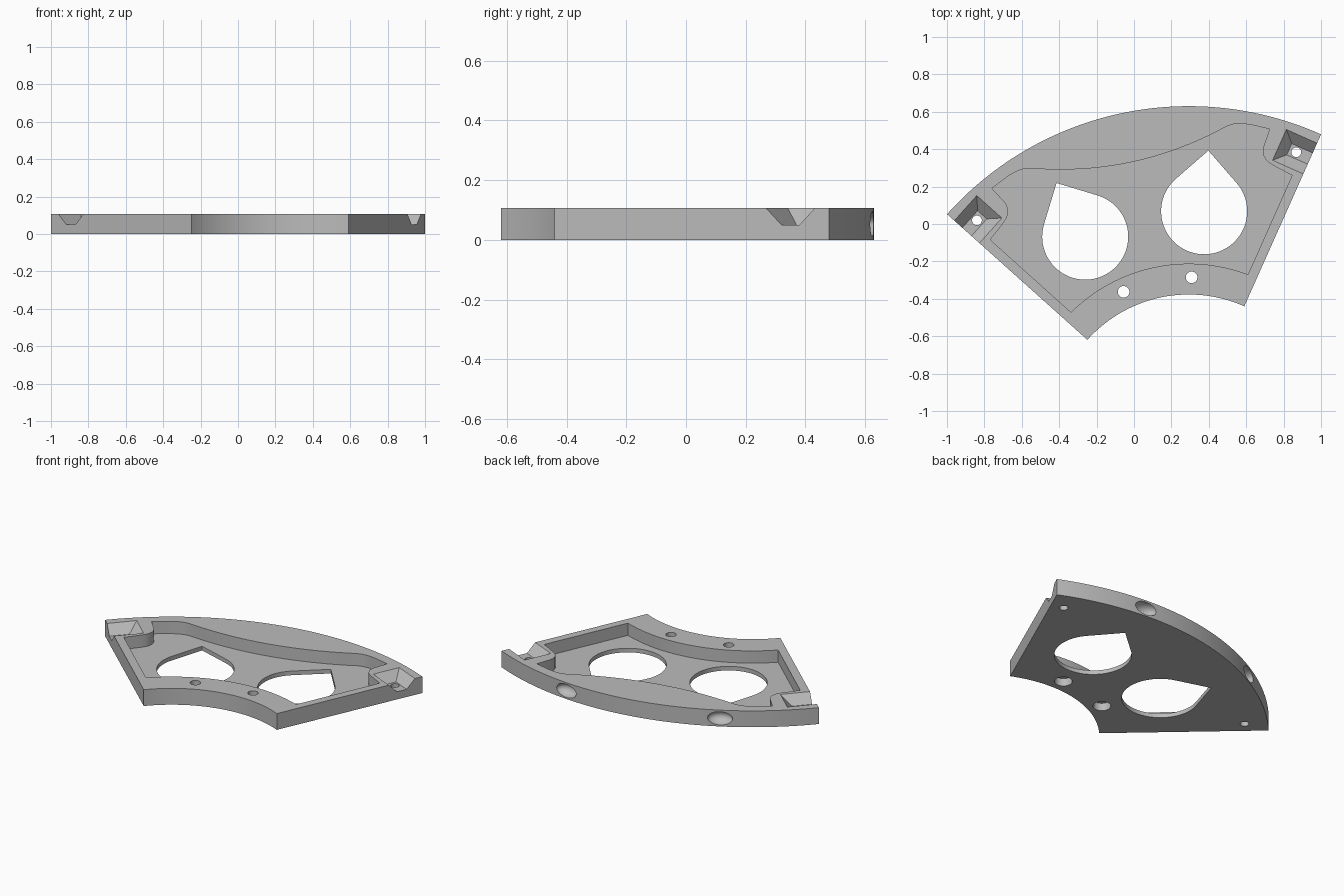
import bpy, bmesh, math
from mathutils import Matrix, Vector

if "Cube" in bpy.data.objects:
    bpy.data.objects.remove(bpy.data.objects["Cube"], do_unlink=True)

# Sector is designed around its arc centre, mid axis along +y, then placed
HALF = math.radians(36.1)
R_IN, R_OUT, H, FLOOR = 0.728, 1.735, 0.107, 0.027
PLACE = Matrix.Translation((0.293, -1.105, 0)) @ Matrix.Rotation(math.radians(12.05), 4, 'Z')

grey = bpy.data.materials.new("plain grey")
grey.use_nodes = True
colour = (0.5, 0.5, 0.5, 1)
grey.diffuse_color = colour
grey.node_tree.nodes["Principled BSDF"].inputs["Base Color"].default_value = colour


def polar(r, a):
    """Point at radius r, angle a clockwise from the mid axis."""
    return (r * math.sin(a), r * math.cos(a))


def arc(r, a0, a1, n):
    return [polar(r, a0 + (a1 - a0) * i / n) for i in range(n + 1)]


def finish(bm, name):
    bmesh.ops.recalc_face_normals(bm, faces=bm.faces[:])
    bm.transform(PLACE)
    bmesh.ops.recalc_face_normals(bm, faces=bm.faces[:])
    me = bpy.data.meshes.new(name)
    bm.to_mesh(me)
    bm.free()
    me.materials.append(grey)
    ob = bpy.data.objects.new(name, me)
    bpy.context.scene.collection.objects.link(ob)
    return ob


def loft(name, low, high, z0, z1):
    """Solid between two outlines with equal point counts."""
    bm = bmesh.new()
    a = [bm.verts.new((x, y, z0)) for x, y in low]
    b = [bm.verts.new((x, y, z1)) for x, y in high]
    bm.faces.new(a)
    bm.faces.new(b)
    for i in range(len(a)):
        j = (i + 1) % len(a)
        bm.faces.new((a[i], a[j], b[j], b[i]))
    return finish(bm, name)


def prism(name, pts, z0, z1):
    return loft(name, pts, pts, z0, z1)


def disc(centre, r, n=32):
    return [(centre[0] + x, centre[1] + y) for x, y in arc(r, 0, 2 * math.pi * (n - 1) / n, n - 1)]


# Plate body
plate = prism("sector_plate", arc(R_OUT, -HALF, HALF, 64) + arc(R_IN, HALF, -HALF, 40), 0, H)
cutters = []

# Recessed pocket, mirrored about the mid axis
wave = [(0.054 * i, 1.468 + 0.28 * (0.054 * i) ** 2) for i in range(11)]
corner = [(0.575, 1.553), (0.608, 1.549), (0.66, 1.533), (0.759, 1.487), (0.708, 1.402),
          (0.700, 1.380), (0.698, 1.355), (0.706, 1.330), (0.722, 1.308), (0.743, 1.288),
          (0.825, 1.220)]
half = wave + corner
inner = arc(0.893, math.radians(32.8), math.radians(-32.8), 36)
mirrored = [(-x, y) for x, y in reversed(half[1:])]
cutters.append(prism("pocket_cutter", half + inner + mirrored, FLOOR, H + 0.05))

for s in (-1, 1):
    # Teardrop opening pointing outward
    ang = s * math.radians(16.05)
    c = polar(1.176, ang)
    drop = [(c[0] + x, c[1] + y) for x, y in
            arc(0.23, ang + math.pi / 4, ang + math.pi * 7 / 4, 48)]
    cutters.append(prism("teardrop_cutter", drop + [polar(1.176 + 0.23 * 2 ** 0.5, ang)], -0.05, H))

    # Counterbored screw hole by the inner rim
    c = polar(0.82, s * math.radians(13.1))
    cutters.append(prism("screw_hole_cutter", disc(c, 0.031), -0.05, H + 0.05))
    cutters.append(prism("counterbore_cutter", disc(c, 0.053), -0.05, 0.05))

    # Tapered notch open to the straight side, with a small pin hole
    along = Vector(polar(1, s * HALF))
    inward = Vector((-s * math.cos(HALF), math.sin(HALF)))

    def notch(w, depth):
        return [tuple(along * (1.593 + k * w) + inward * d)
                for k, d in ((-1, -0.05), (1, -0.05), (1, depth), (-1, depth))]
    cutters.append(loft("notch_cutter", notch(0.033, 0.123), notch(0.11, 0.2), 0.05, 0.127))
    cutters.append(prism("pin_hole_cutter", disc(along * 1.594 + inward * 0.082, 0.026), -0.05, H))

    # Oval dimple in the outer rim
    bm = bmesh.new()
    bmesh.ops.create_uvsphere(bm, u_segments=32, v_segments=16, radius=1)
    bm.transform(Matrix.Translation((*polar(R_OUT, s * math.radians(16.6)), 0.053))
                 @ Matrix.Rotation(-s * math.radians(16.6), 4, 'Z')
                 @ Matrix.Diagonal((0.075, 0.055, 0.043, 1)))
    cutters.append(finish(bm, "dimple_cutter"))

# Cut everything from the plate and drop the cutters
for cut in cutters:
    cut.hide_render = True
    mod = plate.modifiers.new(cut.name, 'BOOLEAN')
    mod.operation, mod.solver, mod.object = 'DIFFERENCE', 'EXACT', cut
bpy.context.view_layer.update()
result = bpy.data.meshes.new_from_object(
    plate.evaluated_get(bpy.context.evaluated_depsgraph_get()))
plate.modifiers.clear()
plate.data = result
for cut in cutters:
    bpy.data.objects.remove(cut, do_unlink=True)

# Smooth curved walls, keep crisp edges
for ob in bpy.context.selected_objects:
    ob.select_set(False)
plate.select_set(True)
bpy.context.view_layer.objects.active = plate
bpy.ops.object.shade_smooth_by_angle(angle=math.radians(25))
